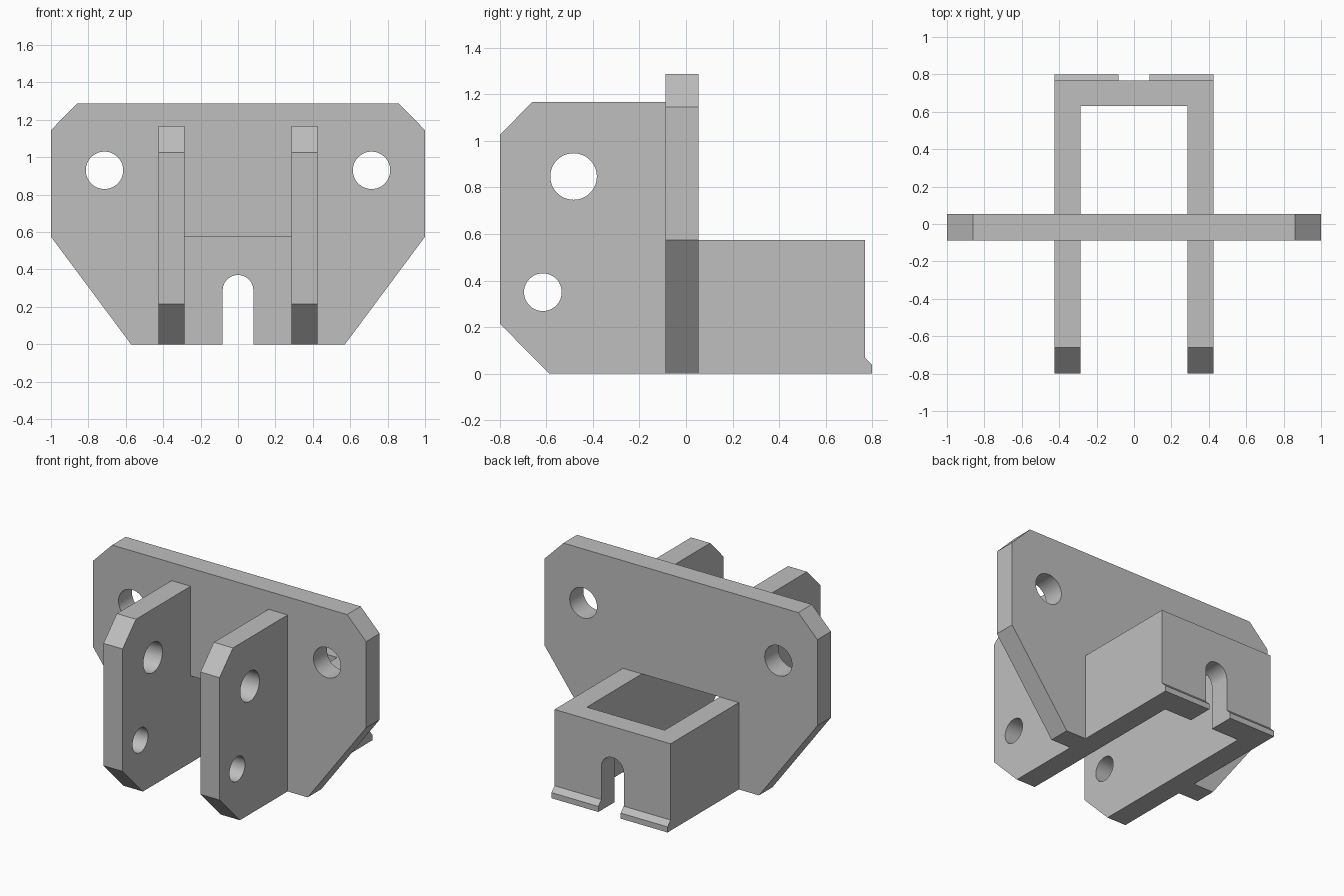
import bpy
import bmesh
import math
from mathutils import Vector

if "Cube" in bpy.data.objects:
    bpy.data.objects.remove(bpy.data.objects["Cube"], do_unlink=True)

# Single material
grey = bpy.data.materials.new("plain grey")
grey.use_nodes = True
COLOUR = (0.52, 0.52, 0.52, 1)
grey.diffuse_color = COLOUR
grey.node_tree.nodes["Principled BSDF"].inputs["Base Color"].default_value = COLOUR


def arc(cu, cv, r, start=0, sweep=360, steps=48):
    """Points along an arc; a full circle leaves out the repeated end."""
    count = steps if sweep == 360 else steps + 1
    angles = [math.radians(start + sweep * i / steps) for i in range(count)]
    return [(cu + r * math.cos(a), cv + r * math.sin(a)) for a in angles]


def extrude_profile(name, loops, axis, start, end):
    """Fill an outline with holes and extrude it along x or y."""
    bm = bmesh.new()
    for loop in loops:
        verts = [bm.verts.new((start, u, v) if axis == "x" else (u, start, v))
                 for u, v in loop]
        for a, b in zip(verts, verts[1:] + verts[:1]):
            bm.edges.new((a, b))
    bmesh.ops.triangle_fill(bm, use_beauty=True, edges=bm.edges[:])
    result = bmesh.ops.extrude_face_region(bm, geom=bm.faces[:], use_keep_orig=True)
    moved = [g for g in result["geom"] if isinstance(g, bmesh.types.BMVert)]
    depth = end - start
    offset = Vector((depth, 0, 0)) if axis == "x" else Vector((0, depth, 0))
    bmesh.ops.translate(bm, vec=offset, verts=moved)
    bmesh.ops.recalc_face_normals(bm, faces=bm.faces[:])
    mesh = bpy.data.meshes.new(name)
    bm.to_mesh(mesh)
    bm.free()
    mesh.materials.append(grey)
    obj = bpy.data.objects.new(name, mesh)
    bpy.context.collection.objects.link(obj)
    return obj


INNER, OUTER = 0.285, 0.425     # arm faces
BOX_TOP = 0.575
SLOT = 0.082
WALL_IN, WALL_OUT, LIP = 0.63, 0.768, 0.8

# Cross plate: bevelled outline, opening between the arms, two bolt holes
right_half = [(0.35, BOX_TOP), (0.35, 0), (0.572, 0), (1, BOX_TOP),
              (1, 1.145), (0.86, 1.287)]
outline = right_half + [(-u, v) for u, v in reversed(right_half)]
plate = extrude_profile(
    "cross_plate",
    [outline, arc(0.714, 0.93, 0.1), arc(-0.714, 0.93, 0.1)],
    "y", -0.088, 0.054)

# Side arms: tall ears in front, low box sides behind, ending in the lip
lip_edge = [(LIP, 0), (LIP, 0.037), (WALL_OUT, 0.07), (WALL_OUT, BOX_TOP)]
arm_outline = [(-0.587, 0)] + lip_edge + [
    (-0.02, BOX_TOP), (-0.02, 1.168), (-0.66, 1.168), (-0.8, 1.025), (-0.8, 0.215)]
arm_loops = [arm_outline, arc(-0.483, 0.847, 0.1), arc(-0.615, 0.35, 0.081)]
parts = [plate]
for side, sign in (("left", 1), ("right", -1)):
    lo, hi = sorted((sign * INNER, sign * OUTER))
    parts.append(extrude_profile(side + "_arm", arm_loops, "x", lo, hi))

# Back wall with its lip, cut by a round-topped slot
wall = extrude_profile(
    "back_wall", [[(WALL_IN, 0)] + lip_edge + [(WALL_IN, BOX_TOP)]],
    "x", -INNER, INNER)
parts.append(wall)
slot = extrude_profile(
    "slot_cutter",
    [[(-SLOT, -0.1), (SLOT, -0.1)] + arc(0, 0.288, SLOT, 0, 180, 24)],
    "y", 0.5, 0.9)
slot.hide_render = True
cut = wall.modifiers.new("slot", "BOOLEAN")
cut.operation = "DIFFERENCE"
cut.solver = "EXACT"
cut.object = slot
bpy.ops.object.select_all(action="DESELECT")
bpy.context.view_layer.objects.active = wall
wall.select_set(True)
bpy.ops.object.modifier_apply(modifier=cut.name)
bpy.data.objects.remove(slot, do_unlink=True)

# Smooth the bores, keep the corners sharp
for part in parts:
    part.select_set(True)
bpy.ops.object.shade_smooth_by_angle(angle=math.radians(25))
